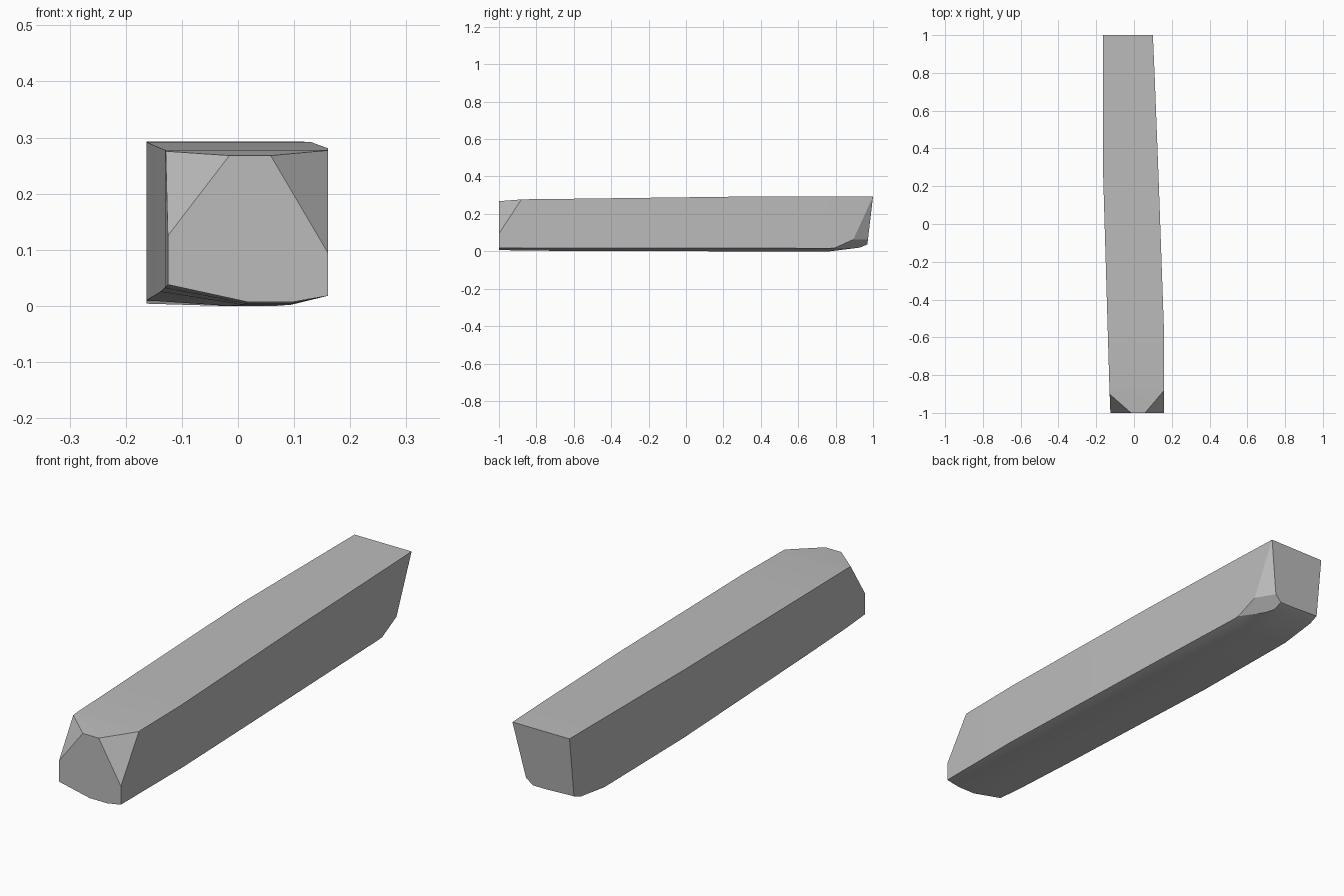
import bpy, bmesh, math
from mathutils import Vector

old = bpy.data.objects.get("Cube")
if old:
    bpy.data.objects.remove(old)

stone = bpy.data.materials.new("plain grey")
stone.use_nodes = True
GREY = (0.5, 0.5, 0.5, 1)
stone.diffuse_color = GREY
stone.node_tree.nodes["Principled BSDF"].inputs["Base Color"].default_value = GREY

# Cross-sections: y, left x, right x, top z, then bottom z at left, middle, right
SECTIONS = [
    (-1, -.125, .16, .268, .038, .007, .018),
    (-.87, -.13, .16, .278, .032, .004, .018),
    (-.6, -.138, .16, .281, .025, .002, .018),
    (.25, -.163, .13, .292, .01, 0, .017),
    (.77, -.163, .11, .293, .004, 0, .016),
    (.93, -.163, .103, .293, .025, .02, .028),
    (1, -.163, .1, .293, .055, .05, .06),
]


def section_ring(bm, y, x0, x1, top, low_left, low_mid, low_right):
    def at(f):
        return x0 + (x1 - x0) * f
    outline = [(x0, top), (x0, low_left), (at(.5), low_mid),
               (at(.78), low_mid), (x1, low_right), (x1, top)]
    return [bm.verts.new((x, y, z)) for x, z in outline]


def slice_off(bm, a, b, c):
    """Cut away what lies outside the plane through three points."""
    a, b, c = Vector(a), Vector(b), Vector(c)
    normal = (b - a).cross(c - a).normalized()
    if normal.dot(a - Vector((0, 0, .15))) < 0:
        normal.negate()
    geom = bm.verts[:] + bm.edges[:] + bm.faces[:]
    cut = bmesh.ops.bisect_plane(bm, geom=geom, dist=1e-5, plane_co=a,
                                 plane_no=normal, clear_outer=True)
    edges = [e for e in cut["geom_cut"] if isinstance(e, bmesh.types.BMEdge)]
    bmesh.ops.holes_fill(bm, edges=edges, sides=0)


# Long tapered block
bm = bmesh.new()
rings = [section_ring(bm, *s) for s in SECTIONS]
for r, s in zip(rings, rings[1:]):
    for i in range(len(r)):
        j = (i + 1) % len(r)
        bm.faces.new((r[i], r[j], s[j], s[i]))
bm.faces.new(rings[0])
bm.faces.new(rings[-1])
bmesh.ops.recalc_face_normals(bm, faces=bm.faces)

# Leaning back end and its chipped corner
slice_off(bm, (-.163, 1, .293), (.1, 1, .293), (0, .97, .04))
slice_off(bm, (.1, 1, .293), (.11, .88, .05), (.055, .97, .05))
slice_off(bm, (.112, .79, .018), (.11, .9, .07), (.03, .96, .035))

# Chipped front corners
slice_off(bm, (-.125, -1, .125), (-.02, -1, .262), (-.13, -.9, .275))
slice_off(bm, (.16, -1, .095), (.06, -1, .265), (.16, -.88, .278))

bmesh.ops.recalc_face_normals(bm, faces=bm.faces)
mesh = bpy.data.meshes.new("long_block")
bm.to_mesh(mesh)
bm.free()
mesh.materials.append(stone)

block = bpy.data.objects.new("long_block", mesh)
bpy.context.collection.objects.link(block)
bpy.context.view_layer.objects.active = block
block.select_set(True)
bpy.ops.object.shade_smooth_by_angle(angle=math.radians(25))
